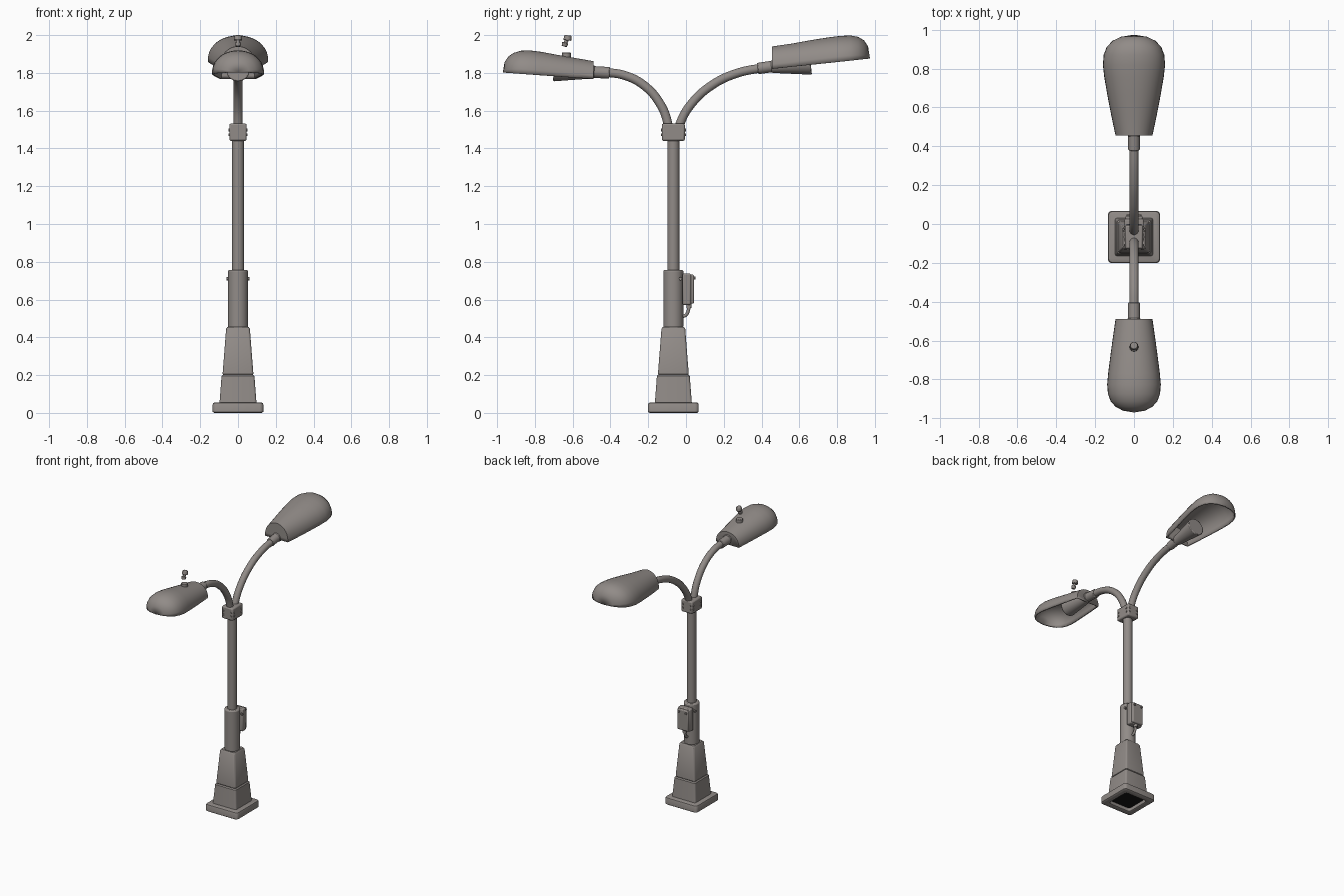
import bpy, bmesh, math
from mathutils import Vector

if "Cube" in bpy.data.objects:
    bpy.data.objects.remove(bpy.data.objects["Cube"])

CY = -0.067  # pole axis


def material(name, rgb):
    m = bpy.data.materials.new(name)
    m.diffuse_color = (*rgb, 1)
    m.use_nodes = True
    m.node_tree.nodes["Principled BSDF"].inputs["Base Color"].default_value = m.diffuse_color
    return m


GREY = material("warm_grey_metal", (0.285, 0.26, 0.245))
DARK = material("dark_hollow", (0.008, 0.008, 0.008))


def add_object(name, bm, mat=GREY, bevel=0.0):
    bmesh.ops.remove_doubles(bm, verts=bm.verts, dist=1e-5)
    bmesh.ops.recalc_face_normals(bm, faces=bm.faces)
    me = bpy.data.meshes.new(name)
    bm.to_mesh(me)
    bm.free()
    me.materials.append(mat)
    ob = bpy.data.objects.new(name, me)
    bpy.context.collection.objects.link(ob)
    if bevel:
        b = ob.modifiers.new("bevel", 'BEVEL')
        b.width = bevel
        b.segments = 2
        b.limit_method = 'ANGLE'
        b.angle_limit = math.radians(40)
    return ob


def bridge(bm, rings, closed=True):
    n = len(rings[0])
    for a, b in zip(rings, rings[1:]):
        for i in range(n if closed else n - 1):
            j = (i + 1) % n
            bm.faces.new((a[i], a[j], b[j], b[i]))


def square_loft(name, profile, corner=0.012, mat=GREY):
    """Rounded-square rings from (z, half width) pairs, capped at both ends."""
    bm = bmesh.new()
    rings = []
    for z, h in profile:
        ring = []
        for q in range(4):
            for k in range(5):
                a = math.pi / 2 * (q + k / 4)
                sx = 1 if q in (0, 3) else -1
                sy = 1 if q < 2 else -1
                ring.append(bm.verts.new((sx * (h - corner) + corner * math.cos(a),
                                          CY + sy * (h - corner) + corner * math.sin(a), z)))
        rings.append(ring)
    bridge(bm, rings)
    bm.faces.new(rings[0])
    bm.faces.new(rings[-1])
    return add_object(name, bm, mat)


def rod(name, p, q, r1, r2=None, seg=24, bevel=0.0):
    """Cylinder or cone between two points."""
    p, q = Vector(p), Vector(q)
    bm = bmesh.new()
    bmesh.ops.create_cone(bm, cap_ends=True, segments=seg, radius1=r1,
                          radius2=r1 if r2 is None else r2, depth=(q - p).length)
    rot = (q - p).to_track_quat('Z', 'Y')
    for v in bm.verts:
        v.co = rot @ v.co + (p + q) / 2
    return add_object(name, bm, GREY, bevel)


def block(name, lo, hi, bevel):
    lo, hi = Vector(lo), Vector(hi)
    bm = bmesh.new()
    bmesh.ops.create_cube(bm, size=1)
    for v in bm.verts:
        v.co = Vector([v.co[i] * (hi - lo)[i] + (lo + hi)[i] / 2 for i in range(3)])
    return add_object(name, bm, GREY, bevel)


def tube(name, points, radius):
    cu = bpy.data.curves.new(name, 'CURVE')
    cu.dimensions = '3D'
    cu.bevel_depth = radius
    cu.bevel_resolution = 5
    cu.resolution_u = 8
    cu.use_fill_caps = True
    sp = cu.splines.new('BEZIER')
    sp.bezier_points.add(len(points) - 1)
    for b, p in zip(sp.bezier_points, points):
        b.co = p
        b.handle_left_type = b.handle_right_type = 'AUTO'
    cu.materials.append(GREY)
    ob = bpy.data.objects.new(name, cu)
    bpy.context.collection.objects.link(ob)
    bpy.ops.object.select_all(action='DESELECT')
    ob.select_set(True)
    bpy.context.view_layer.objects.active = ob
    bpy.ops.object.convert(target='MESH')


def shade(name, y0, y1, z0, z1, stations):
    """Half-dome hood from (fraction, half width, height), open underneath."""
    bm = bmesh.new()
    rings = []
    n = 20
    for t, w, h in stations:
        y, z = y0 + (y1 - y0) * t, z0 + (z1 - z0) * t
        rings.append([bm.verts.new((w * math.cos(math.pi * i / n), y,
                                    z + h * math.sin(math.pi * i / n) ** 0.85))
                      for i in range(n + 1)])
    bridge(bm, rings, closed=False)
    bm.faces.new(rings[0])
    ob = add_object(name, bm)
    s = ob.modifiers.new("shell", 'SOLIDIFY')
    s.thickness = 0.009
    s.offset = -1


# Stepped square base, hollow underneath
square_loft("base_plinth", [(0.03, 0.09), (0.004, 0.092), (0.0, 0.098), (0.0, 0.126),
                            (0.006, 0.134), (0.044, 0.134), (0.052, 0.131), (0.056, 0.122)], 0.02)
square_loft("base_hollow", [(0.026, 0.0895), (0.029, 0.0895)], 0.015, DARK)
square_loft("pedestal_lower", [(0.05, 0.098), (0.195, 0.087), (0.202, 0.08)])
square_loft("pedestal_upper", [(0.2, 0.076), (0.206, 0.081), (0.212, 0.081),
                               (0.445, 0.063), (0.455, 0.056)])

# Column and pole
rod("lower_column", (0, CY, 0.45), (0, CY, 0.757), 0.053, seg=32, bevel=0.008)
rod("upper_pole", (0, CY, 0.75), (0, CY, 1.46), 0.032, seg=32)

# Clamp with bolts on all four sides
block("arm_clamp", (-0.046, CY - 0.061, 1.44), (0.046, CY + 0.061, 1.532), 0.009)
for s in (-1, 1):
    for u in (-1, 1):
        for z in (1.472, 1.498):
            rod("clamp_bolt_face", (u * 0.031, CY + s * 0.055, z),
                (u * 0.031, CY + s * 0.066, z), 0.007, seg=8)
            rod("clamp_bolt_side", (s * 0.042, CY + u * 0.042, z),
                (s * 0.051, CY + u * 0.042, z), 0.007, seg=8)

# Switch box on the back with cable
block("switch_box", (-0.05, -0.018, 0.572), (0.05, 0.026, 0.738), 0.007)
block("switch_box_door", (-0.044, 0.02, 0.578), (0.044, 0.042, 0.732), 0.007)
for s in (-1, 1):
    rod("box_bolt", (s * 0.03, 0.038, 0.713), (s * 0.03, 0.05, 0.713), 0.008, seg=8)
    rod("box_strap_bolt", (s * 0.045, -0.03, 0.71), (s * 0.06, -0.03, 0.71), 0.009, seg=8)
rod("cable_gland", (0, 0.016, 0.555), (0, 0.016, 0.58), 0.014, seg=12)
tube("box_cable", [(0, 0.016, 0.57), (0, 0.01, 0.535), (0, -0.005, 0.515), (0, -0.03, 0.51)], 0.009)

# Curved arms
tube("back_arm", [(0, -0.045, 1.47), (0, -0.028, 1.54), (0, 0.03, 1.638), (0, 0.13, 1.73),
                  (0, 0.26, 1.795), (0, 0.42, 1.828), (0, 0.48, 1.834)], 0.024)
tube("front_arm", [(0, -0.09, 1.47), (0, -0.098, 1.54), (0, -0.138, 1.638), (0, -0.22, 1.732),
                   (0, -0.32, 1.785), (0, -0.42, 1.802), (0, -0.53, 1.806)], 0.024)
rod("back_collar", (0, 0.38, 1.823), (0, 0.47, 1.836), 0.03, bevel=0.004)
rod("front_collar", (0, -0.405, 1.80), (0, -0.51, 1.806), 0.031, bevel=0.004)

# Lamp hoods
shade("back_hood", 0.455, 0.974, 1.822, 1.876,
      [(0, 0.095, 0.118), (0.2, 0.117, 0.122), (0.4, 0.137, 0.13), (0.58, 0.153, 0.135),
       (0.7, 0.16, 0.136), (0.8, 0.156, 0.133), (0.88, 0.14, 0.121), (0.94, 0.11, 0.099),
       (0.98, 0.066, 0.066), (1, 0.0, 0.0)])
shade("front_hood", -0.49, -0.97, 1.768, 1.802,
      [(0, 0.095, 0.094), (0.2, 0.109, 0.104), (0.4, 0.122, 0.114), (0.58, 0.133, 0.124),
       (0.7, 0.138, 0.127), (0.8, 0.134, 0.122), (0.88, 0.12, 0.108), (0.94, 0.094, 0.086),
       (0.98, 0.057, 0.056), (1, 0.0, 0.0)])

# Lamp sockets under the hoods
rod("back_socket", (0, 0.45, 1.832), (0, 0.66, 1.854), 0.032, 0.064, 32, 0.006)
rod("front_socket", (0, -0.485, 1.805), (0, -0.70, 1.819), 0.034, 0.064, 32, 0.006)

# Loose light sensor above the front hood
rod("sensor_seat", (0, -0.633, 1.86), (0, -0.633, 1.908), 0.023, seg=16, bevel=0.003)
rod("sensor_cap", (0, -0.628, 1.972), (0, -0.625, 1.999), 0.022, 0.018, 16, 0.004)
rod("sensor_stem", (0, -0.64, 1.955), (0, -0.63, 1.975), 0.01, seg=12)
rod("sensor_foot", (0, -0.645, 1.94), (0, -0.639, 1.96), 0.014, 0.017, 16, 0.003)

# Smooth shading with sharp edges kept
bpy.ops.object.select_all(action='SELECT')
bpy.context.view_layer.objects.active = bpy.data.objects["upper_pole"]
bpy.ops.object.shade_smooth_by_angle(angle=math.radians(35))
